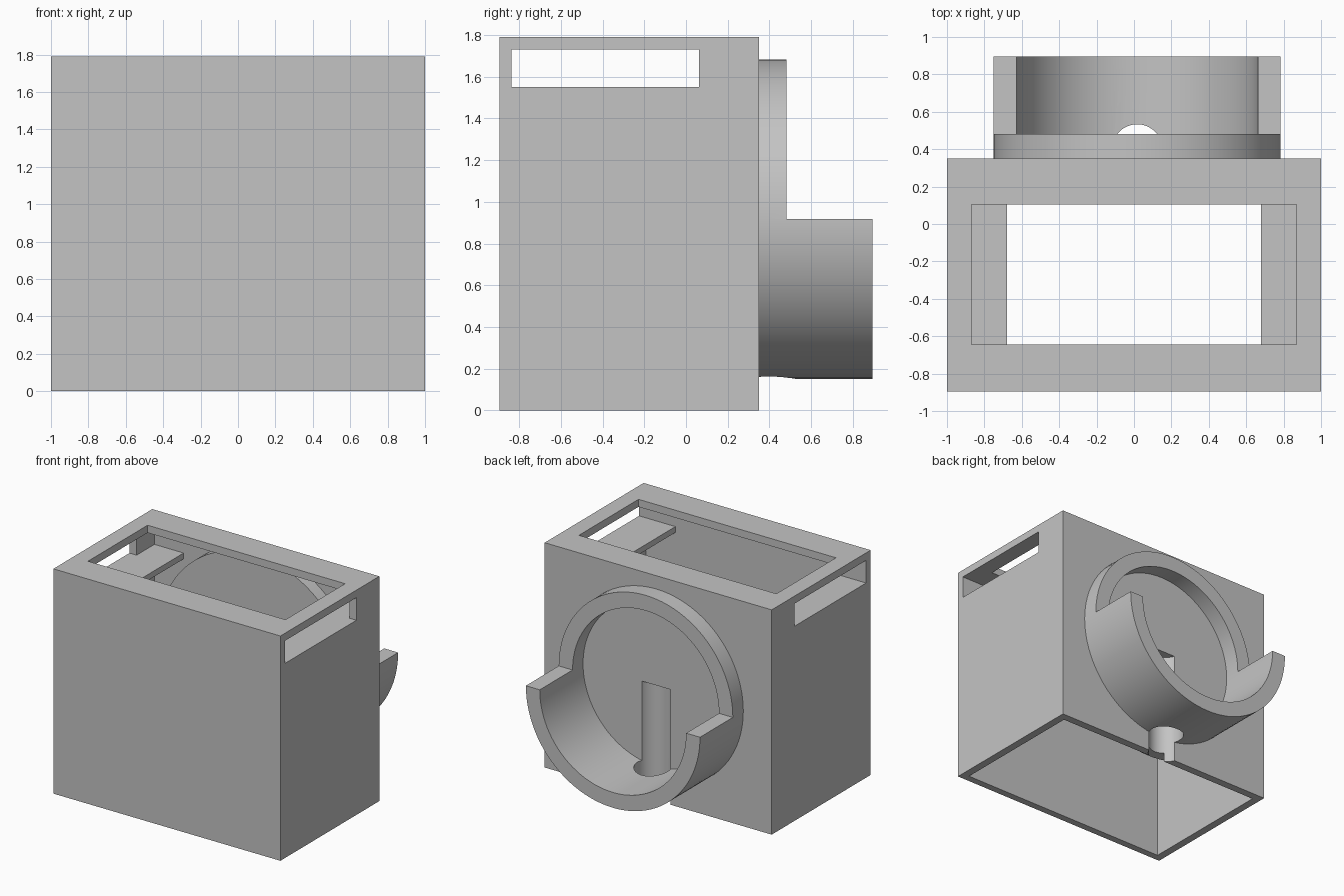
import bpy
import math

cube = bpy.data.objects.get("Cube")
if cube:
    bpy.data.objects.remove(cube, do_unlink=True)

grey = bpy.data.materials.new("plain grey")
grey.use_nodes = True
grey.diffuse_color = (0.55, 0.55, 0.55, 1)
grey.node_tree.nodes["Principled BSDF"].inputs["Base Color"].default_value = grey.diffuse_color


def block(name, x, y, z):
    """Box from (min, max) ranges."""
    bpy.ops.mesh.primitive_cube_add(size=1)
    ob = bpy.context.object
    ob.name = name
    ob.location = [(a + b) / 2 for a, b in (x, y, z)]
    ob.scale = [b - a for a, b in (x, y, z)]
    bpy.ops.object.transform_apply(location=True, rotation=True, scale=True)
    ob.data.materials.append(grey)
    return ob


def drum(name, radius, y0, y1):
    """Cylinder lying along y, on the axis of the ring."""
    bpy.ops.mesh.primitive_cylinder_add(
        vertices=96, radius=radius, depth=y1 - y0,
        location=(CX, (y0 + y1) / 2, CZ), rotation=(math.pi / 2, 0, 0))
    ob = bpy.context.object
    ob.name = name
    bpy.ops.object.transform_apply(location=True, rotation=True, scale=True)
    ob.data.materials.append(grey)
    return ob


def cut(target, cutter, keep=False):
    bpy.context.view_layer.objects.active = target
    mod = target.modifiers.new("cut", 'BOOLEAN')
    mod.operation = 'DIFFERENCE'
    mod.solver = 'EXACT'
    mod.object = cutter
    bpy.ops.object.modifier_apply(modifier=mod.name)
    if not keep:
        bpy.data.objects.remove(cutter, do_unlink=True)


CX, CZ = 0.017, 0.917
BACK = 0.35

# Housing: open below, hatch in the top, a slot through both sides
housing = block("housing", (-1, 1), (-0.895, BACK), (0, 1.79))
cut(housing, block("cavity", (-0.937, 0.937), (-0.838, 0.287), (-0.2, 1.73)))
cut(housing, block("hatch", (-0.87, 0.87), (-0.645, 0.105), (1.6, 2)))
cut(housing, block("slot", (-1.2, 1.2), (-0.838, 0.062), (1.55, 1.73)))

# Shelves level with the slots
for side, name in ((1, "left_shelf"), (-1, "right_shelf")):
    block(name, sorted((side * 0.68, side * 0.96)), (-0.86, 0.31), (1.503, 1.55))

# Thick round pad inside the back wall
pad = drum("inner_pad", 0.845, 0.185, 0.32)

# Ring on the back, its lower half drawn out into a cradle
ring = drum("ring_cradle", 0.767, 0.33, 0.895)
cut(ring, drum("bore", 0.645, 0.2, 1.1))
cut(ring, block("upper_trim", (-1, 1), (0.482, 1.2), (CZ, 2)))

# Vertical drilled channel through the ring and into the wall
bpy.ops.mesh.primitive_cylinder_add(vertices=64, radius=0.135, depth=CZ + 0.2,
                                    location=(CX, 0.398, (CZ - 0.2) / 2))
drill = bpy.context.object
for part in (housing, pad, ring):
    cut(part, drill, keep=True)
bpy.data.objects.remove(drill, do_unlink=True)

# Smooth round walls, sharp edges
for part in (housing, pad, ring):
    bpy.ops.object.select_all(action='DESELECT')
    part.select_set(True)
    bpy.context.view_layer.objects.active = part
    bpy.ops.object.shade_smooth_by_angle(angle=math.radians(30))
